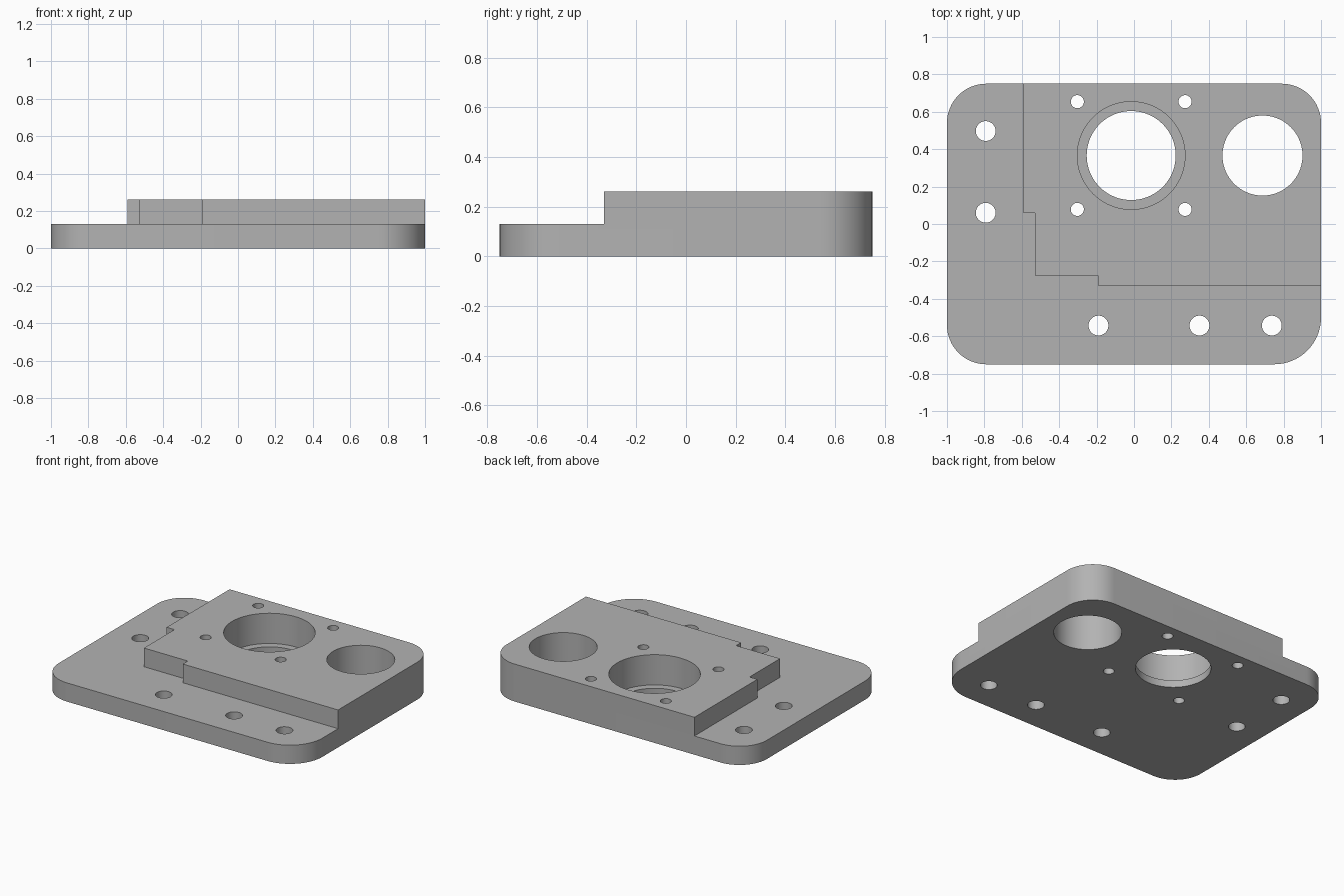
import bpy, bmesh
from math import cos, sin, pi, radians

if "Cube" in bpy.data.objects:
    bpy.data.objects.remove(bpy.data.objects["Cube"], do_unlink=True)

HEIGHT, STEP, LEDGE = 0.26, 0.13, 0.05
HALF_X, HALF_Y = 1.0, 0.75

grey = bpy.data.materials.new("machined grey")
grey.use_nodes = True
colour = (0.45, 0.45, 0.45, 1)
grey.diffuse_color = colour
grey.node_tree.nodes["Principled BSDF"].inputs["Base Color"].default_value = colour


def arc(x, y, r, start, end, steps):
    angles = [start + (end - start) * i / steps for i in range(steps + 1)]
    return [(x + r * cos(a), y + r * sin(a)) for a in angles]


def prism(name, outline, z0, z1):
    """Extrude a counter-clockwise outline from z0 to z1."""
    bm = bmesh.new()
    face = bm.faces.new([bm.verts.new((x, y, z0)) for x, y in outline])
    top = bmesh.ops.extrude_face_region(bm, geom=[face])["geom"]
    for v in top:
        if isinstance(v, bmesh.types.BMVert):
            v.co.z = z1
    bmesh.ops.recalc_face_normals(bm, faces=bm.faces)
    mesh = bpy.data.meshes.new(name)
    bm.to_mesh(mesh)
    bm.free()
    mesh.materials.append(grey)
    obj = bpy.data.objects.new(name, mesh)
    bpy.context.collection.objects.link(obj)
    return obj


def cut(target, cutter):
    cutter.hide_render = True
    mod = target.modifiers.new("cut", 'BOOLEAN')
    mod.operation, mod.solver, mod.object = 'DIFFERENCE', 'EXACT', cutter
    bpy.context.view_layer.objects.active = target
    bpy.ops.object.modifier_apply(modifier=mod.name)
    bpy.data.objects.remove(cutter, do_unlink=True)


def drill(target, x, y, r, bottom=-0.1, steps=48):
    circle = arc(x, y, r, 0, 2 * pi, steps)[:-1]
    cut(target, prism("drill", circle, bottom, HEIGHT + 0.1))


# Full-height block with rounded corners
corners = [(1, 1, 0.21), (-1, 1, 0.21), (-1, -1, 0.21), (1, -1, 0.25)]
outline = []
for i, (sx, sy, r) in enumerate(corners):
    outline += arc(sx * (HALF_X - r), sy * (HALF_Y - r), r,
                   i * pi / 2, (i + 1) * pi / 2, 16)
plate = prism("mounting_plate", outline, 0, HEIGHT)

# Lower the front and right flanges, leaving the stepped raised pad
flange = [(-1.2, -1), (1.2, -1), (1.2, -0.33), (-0.193, -0.33),
          (-0.193, -0.275), (-0.53, -0.275), (-0.53, 0.06),
          (-0.59, 0.06), (-0.59, 1), (-1.2, 1)]
cut(plate, prism("flange_cutter", flange, STEP, HEIGHT + 0.1))

# Main bore with counterbore, and its four screw holes
bx, by, br = -0.015, 0.366, 0.288
drill(plate, bx, by, br, LEDGE, 72)
drill(plate, bx, by, 0.238, steps=72)
for sx in (-1, 1):
    for sy in (-1, 1):
        drill(plate, bx + sx * br, by + sy * br, 0.035, steps=32)

# Second bore
drill(plate, 0.687, by, 0.214, steps=72)

# Flange bolt holes
for x, y in [(-0.793, 0.497), (-0.793, 0.06), (-0.19, -0.543),
             (0.35, -0.543), (0.737, -0.543)]:
    drill(plate, x, y, 0.053)

bpy.ops.object.select_all(action='DESELECT')
plate.select_set(True)
bpy.context.view_layer.objects.active = plate
bpy.ops.object.shade_smooth_by_angle(angle=radians(30))
